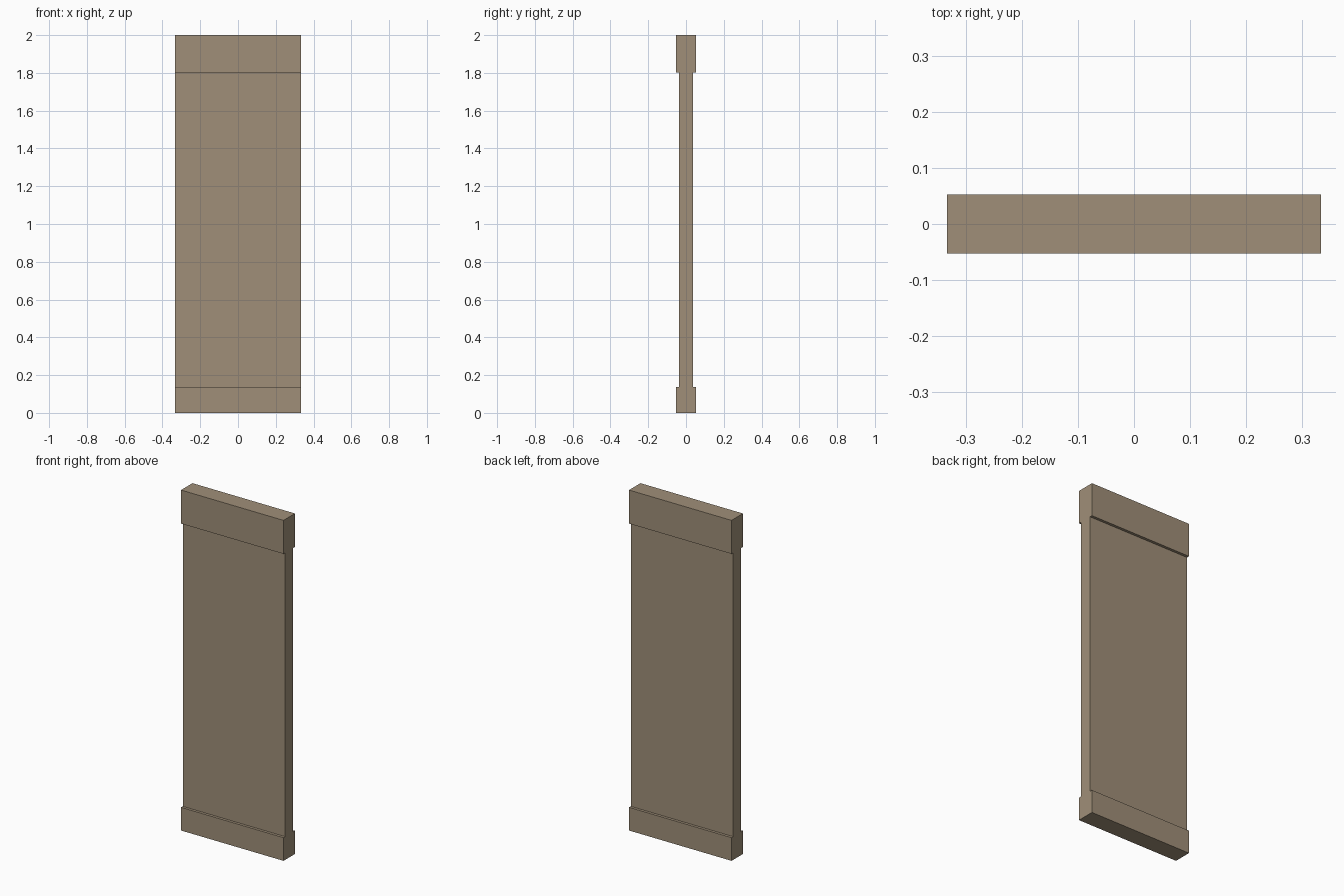
import bpy
import bmesh

cube = bpy.data.objects.get("Cube")
if cube:
    bpy.data.objects.remove(cube, do_unlink=True)

HALF_WIDTH = 0.333
BAND, PANEL = 0.053, 0.037      # half depths
BASE_TOP, CAP_BOTTOM, HEIGHT = 0.136, 1.803, 2.0

# Warm stone colour
stone = bpy.data.materials.new("warm_stone")
stone.use_nodes = True
colour = (0.35, 0.275, 0.19, 1)
stone.diffuse_color = colour
bsdf = next(n for n in stone.node_tree.nodes if n.type == "BSDF_PRINCIPLED")
bsdf.inputs["Base Color"].default_value = colour
bsdf.inputs["Roughness"].default_value = 0.9

# Side profile: base band, thin panel, top band, mirrored front to back
front = [(-BAND, 0), (-BAND, BASE_TOP), (-PANEL, BASE_TOP),
         (-PANEL, CAP_BOTTOM), (-BAND, CAP_BOTTOM), (-BAND, HEIGHT)]
profile = front + [(-y, z) for y, z in reversed(front)]

# Extrude the profile across the wall's width
bm = bmesh.new()
side = bm.faces.new([bm.verts.new((-HALF_WIDTH, y, z)) for y, z in profile])
result = bmesh.ops.extrude_face_region(bm, geom=[side], use_keep_orig=True)
moved = [v for v in result["geom"] if isinstance(v, bmesh.types.BMVert)]
bmesh.ops.translate(bm, verts=moved, vec=(2 * HALF_WIDTH, 0, 0))
bmesh.ops.recalc_face_normals(bm, faces=bm.faces)

mesh = bpy.data.meshes.new("wall_panel")
bm.to_mesh(mesh)
bm.free()
mesh.materials.append(stone)
wall = bpy.data.objects.new("wall_panel", mesh)
bpy.context.collection.objects.link(wall)
